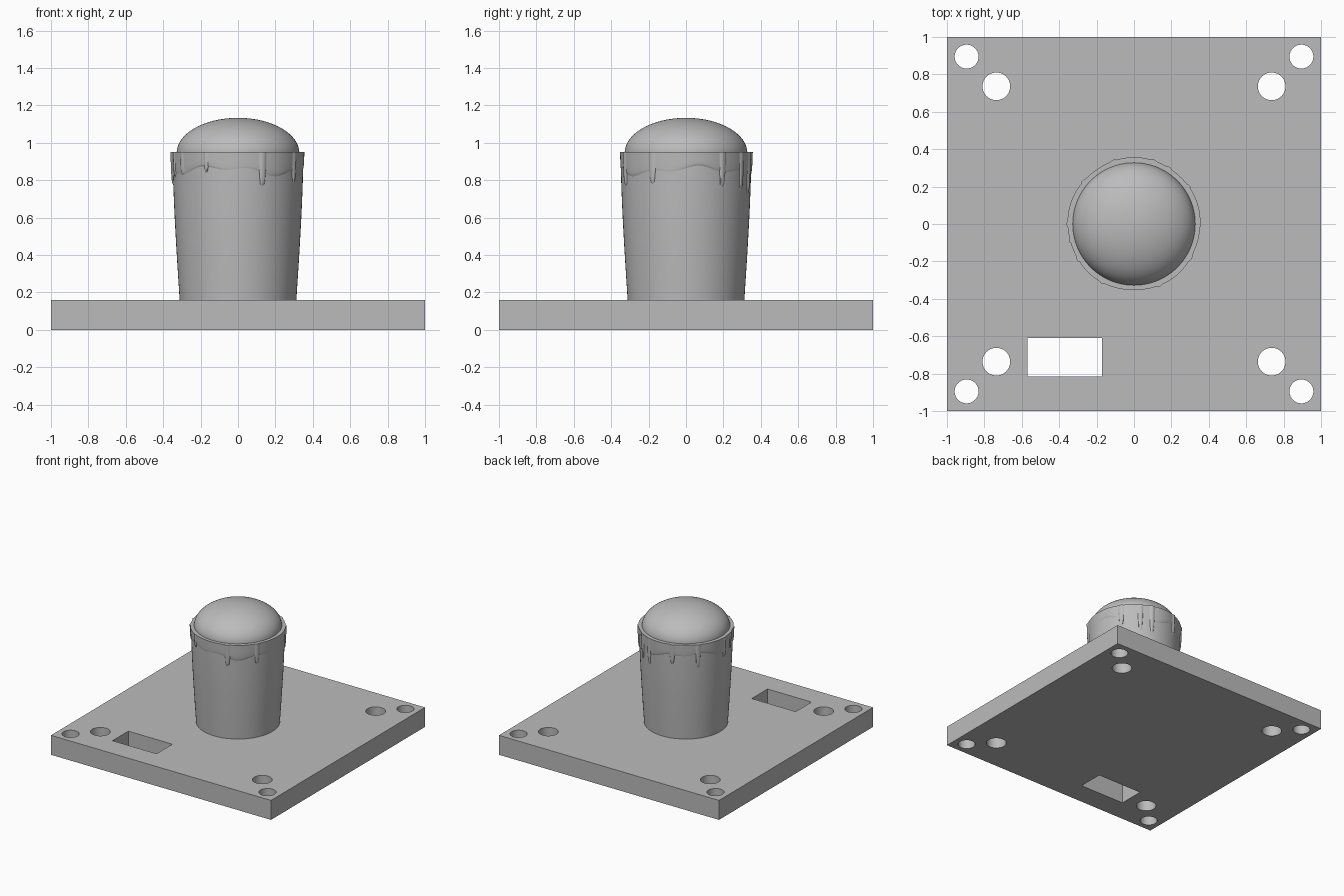
import bpy, bmesh, math

cube = bpy.data.objects.get("Cube")
if cube:
    bpy.data.objects.remove(cube, do_unlink=True)

grey = bpy.data.materials.new("plain grey")
grey.use_nodes = True
grey.diffuse_color = (0.5, 0.5, 0.5, 1)
grey.node_tree.nodes["Principled BSDF"].inputs["Base Color"].default_value = (0.5, 0.5, 0.5, 1)

PLATE_TOP = 0.16
RIM = 0.95


def add_object(name, bm, smooth_angle=None):
    """Turn a bmesh into a coloured object."""
    bmesh.ops.remove_doubles(bm, verts=bm.verts, dist=0.00005)
    bmesh.ops.recalc_face_normals(bm, faces=bm.faces)
    mesh = bpy.data.meshes.new(name)
    bm.to_mesh(mesh)
    bm.free()
    mesh.materials.clear()
    mesh.materials.append(grey)
    obj = bpy.data.objects.new(name, mesh)
    bpy.context.scene.collection.objects.link(obj)
    if smooth_angle:
        bpy.ops.object.select_all(action="DESELECT")
        obj.select_set(True)
        bpy.context.view_layer.objects.active = obj
        bpy.ops.object.shade_smooth_by_angle(angle=math.radians(smooth_angle))
    return obj


def revolve(name, profile, steps, smooth_angle):
    """Sweep profile(angle) -> [(radius, z), ...] around the z axis."""
    bm = bmesh.new()
    rings = []
    for i in range(steps):
        a = 2 * math.pi * i / steps
        rings.append([bm.verts.new((r * math.cos(a), r * math.sin(a), z))
                      for r, z in profile(a)])
    for i, ring in enumerate(rings):
        after = rings[(i + 1) % steps]
        for j in range(len(ring) - 1):
            bm.faces.new((ring[j], after[j], after[j + 1], ring[j + 1]))
    return add_object(name, bm, smooth_angle)


# Base plate: a filled outline with round holes and a slot
def rectangle(x0, x1, y0, y1):
    return [(x0, y0), (x1, y0), (x1, y1), (x0, y1)]


def circle(x, y, r, n=40):
    return [(x + r * math.cos(2 * math.pi * i / n),
             y + r * math.sin(2 * math.pi * i / n)) for i in range(n)]


loops = [rectangle(-1, 1, -1, 1), rectangle(-0.57, -0.17, -0.815, -0.61)]
for sx in (-1, 1):
    for sy in (-1, 1):
        loops.append(circle(sx * 0.895, sy * 0.895, 0.064))
        loops.append(circle(sx * 0.736, sy * 0.736, 0.074))

outline = bpy.data.curves.new("plate_outline", "CURVE")
outline.dimensions = "2D"
outline.fill_mode = "BOTH"
outline.extrude = PLATE_TOP / 2
for loop in loops:
    spline = outline.splines.new("POLY")
    spline.points.add(len(loop) - 1)
    for point, (x, y) in zip(spline.points, loop):
        point.co = (x, y, 0, 1)
    spline.use_cyclic_u = True
temp = bpy.data.objects.new("plate_outline", outline)
bpy.context.scene.collection.objects.link(temp)
bpy.context.view_layer.update()
filled = temp.evaluated_get(bpy.context.evaluated_depsgraph_get())
bm = bmesh.new()
bm.from_mesh(filled.to_mesh())
filled.to_mesh_clear()
bpy.data.objects.remove(temp, do_unlink=True)
bmesh.ops.translate(bm, verts=bm.verts, vec=(0, 0, PLATE_TOP / 2))
add_object("base_plate", bm, 30)


# Tapered cup
def cup_radius(z):
    t = (z - PLATE_TOP) / (RIM - PLATE_TOP)
    return 0.312 + 0.052 * t - 0.014 * t ** 3


def cup_profile(a):
    heights = [PLATE_TOP - 0.01 + (RIM - PLATE_TOP) * i / 12 for i in range(13)]
    return [(0, heights[0])] + [(cup_radius(z), z) for z in heights] + [(0, heights[-1])]


revolve("cup", cup_profile, 96, 35)


# Domed top
def dome_profile(a):
    arc = [math.pi / 2 * i / 20 for i in range(21)]
    return [(0.328 * math.cos(t), RIM - 0.005 + 0.188 * math.sin(t)) for t in arc]


revolve("dome", dome_profile, 96, 60)

# Dripping rim: (direction in degrees, lowest height, half width in degrees)
drips = [(-148, 0.83, 2.5), (-119, 0.84, 1.8), (-68, 0.765, 2.8), (-31, 0.775, 2.5),
         (34, 0.76, 3), (58, 0.73, 3), (73, 0.72, 2.6), (108, 0.78, 2.5),
         (140, 0.75, 3), (180, 0.77, 2.2), (-165, 0.81, 2)]


def rim_profile(a):
    low = 0.845 + 0.018 * math.sin(3 * a + 1) + 0.012 * math.sin(8 * a)
    thick = 0.005 + 0.002 * math.sin(5 * a)
    for degrees, bottom, half in drips:
        off = abs((math.degrees(a) - degrees + 180) % 360 - 180) / half
        if off < 1:
            bulge = math.sqrt(1 - off * off)
            low = min(low, low + (bottom - low) * bulge ** 0.5)
            thick += 0.006 * bulge
    points = [(0.31, RIM)]
    for i in range(13):
        t = i / 12
        z = RIM + (low - RIM) * t
        swell = math.sqrt(max(0, 1 - t ** 6))
        points.append((cup_radius(z) + thick * swell - 0.002 * t, z))
    return points


revolve("dripping_rim", rim_profile, 360, 40)
